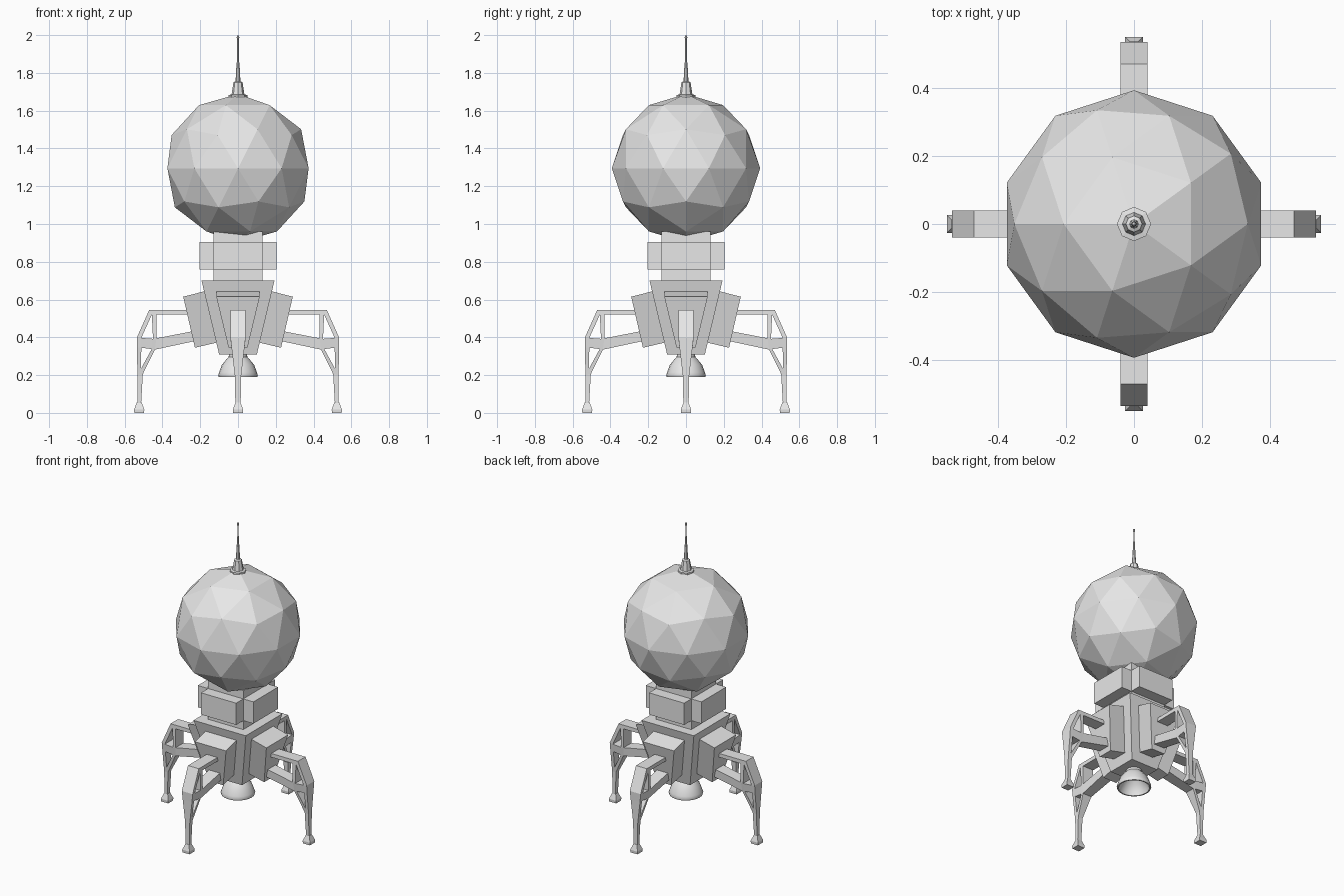
import bpy, bmesh, math
from mathutils import Matrix, Vector

default = bpy.data.objects.get("Cube")
if default:
    bpy.data.objects.remove(default, do_unlink=True)

grey = bpy.data.materials.new("light_grey")
grey.use_nodes = True
grey.diffuse_color = (0.8, 0.8, 0.8, 1)
grey.node_tree.nodes["Principled BSDF"].inputs["Base Color"].default_value = grey.diffuse_color

# Each side of the craft and its turn in quarter circles from +x
SIDES = {"left": 0, "back": 1, "right": 2, "front": 3}


def finish(bm, name):
    bmesh.ops.recalc_face_normals(bm, faces=bm.faces)
    mesh = bpy.data.meshes.new(name)
    bm.to_mesh(mesh)
    bm.free()
    mesh.materials.append(grey)
    return mesh


def place(mesh, name, turn=0):
    obj = bpy.data.objects.new(name, mesh)
    obj.rotation_euler.z = turn * math.pi / 2
    bpy.context.collection.objects.link(obj)
    return obj


def four_sides(mesh, part):
    for side, turn in SIDES.items():
        place(mesh, f"{side}_{part}", turn)


def slab(name, points, faces, width):
    """Thicken a flat (radius, height) layout in y, with half width set by height."""
    bm = bmesh.new()
    near = [bm.verts.new((r, -width(z), z)) for r, z in points]
    far = [bm.verts.new((r, width(z), z)) for r, z in points]
    edge_count = {}
    for face in faces:
        bm.faces.new([near[i] for i in face])
        bm.faces.new([far[i] for i in reversed(face)])
        for a, b in zip(face, face[1:] + face[:1]):
            key = frozenset((a, b))
            edge_count.setdefault(key, []).append((a, b))
    # Walls only along outline and hole edges
    for uses in edge_count.values():
        if len(uses) == 1:
            a, b = uses[0]
            bm.faces.new((near[b], near[a], far[a], far[b]))
    return finish(bm, name)


def square_loft(name, sections, centre=0):
    """Stack square sections given as (half size, height)."""
    bm = bmesh.new()
    rings = [[bm.verts.new((centre + x * h, y * h, z))
              for x, y in ((-1, -1), (1, -1), (1, 1), (-1, 1))] for h, z in sections]
    bm.faces.new(rings[0])
    bm.faces.new(rings[-1])
    for low, high in zip(rings, rings[1:]):
        for i in range(4):
            j = (i + 1) % 4
            bm.faces.new((low[i], low[j], high[j], high[i]))
    return finish(bm, name)


def lathe(name, profile, sides, smooth=False):
    """Turn a (radius, height) profile around the z axis."""
    bm = bmesh.new()
    verts = [bm.verts.new((r, 0, z)) for r, z in profile]
    edges = [bm.edges.new(pair) for pair in zip(verts, verts[1:])]
    bmesh.ops.spin(bm, geom=verts + edges, axis=(0, 0, 1), cent=(0, 0, 0),
                   angle=math.tau, steps=sides, use_duplicate=False)
    bmesh.ops.remove_doubles(bm, verts=bm.verts, dist=0.0001)
    mesh = finish(bm, name)
    if smooth:
        mesh.polygons.foreach_set("use_smooth", [True] * len(mesh.polygons))
        mesh.set_sharp_from_angle(angle=math.radians(35))
    return place(mesh, name)


# Faceted cabin sphere
bm = bmesh.new()
bmesh.ops.create_icosphere(bm, subdivisions=2, radius=0.393)
bmesh.ops.rotate(bm, verts=bm.verts, matrix=Matrix.Rotation(math.pi, 3, "Z"))
bmesh.ops.translate(bm, verts=bm.verts, vec=Vector((0, 0, 1.295)))
place(finish(bm, "cabin_sphere"), "cabin_sphere")

# Antenna with collar, cone, stepped rod and tip
lathe("antenna", [(0, 1.67), (0.05, 1.67), (0.05, 1.683), (0.034, 1.686), (0.024, 1.75),
                  (0.013, 1.755), (0.008, 1.85), (0.005, 1.86), (0.004, 1.975),
                  (0.007, 1.985), (0.006, 1.995), (0, 2)], 8)

# Neck and tapered body
place(square_loft("neck", [(0.13, 0.69), (0.13, 0.96)]), "neck")
place(square_loft("body", [(0.1, 0.31), (0.193, 0.7)]), "body")

# Equipment pods around the neck
four_sides(slab("pod", [(0.13, 0.76), (0.205, 0.76), (0.205, 0.905), (0.13, 0.905)],
                [[0, 1, 2, 3]], lambda z: 0.13), "pod")

# Raised tapering panels on the body faces
four_sides(slab("panel", [(0.1, 0.375), (0.228, 0.345), (0.29, 0.615), (0.165, 0.647)],
                [[0, 1, 2, 3]],
                lambda z: 0.05 + 0.065 * min(max((z - 0.375) / 0.24, 0), 1)), "panel")


# Landing legs: an open frame that narrows toward the foot
def leg_width(z):
    if z > 0.39:
        return 0.04
    if z > 0.2:
        return 0.016 + 0.024 * (z - 0.2) / 0.19
    return 0.013 + 0.02 * z


frame = {
    "beam_in": (0.255, 0.545), "beam_out": (0.47, 0.545), "beam_under": (0.255, 0.52),
    "post_top_in": (0.432, 0.52), "post_top": (0.456, 0.52),
    "post_low_in": (0.432, 0.395), "post_low": (0.45, 0.392),
    "knee_in": (0.512, 0.397), "knee": (0.535, 0.4),
    "arm_top": (0.225, 0.435), "arm_low": (0.215, 0.383),
    "brace_out": (0.44, 0.335), "brace_in": (0.457, 0.338),
    "shin_in": (0.512, 0.345), "shin_out": (0.534, 0.345),
    "fork": (0.513, 0.235), "ankle_in": (0.504, 0.205), "ankle_out": (0.533, 0.2),
    "toe_in": (0.513, 0.045), "toe_out": (0.533, 0.045),
}
bars = [
    "beam_in beam_under post_top_in post_top beam_out",
    "beam_out post_top knee_in knee",
    "post_top_in post_low_in post_low post_top",
    "arm_top arm_low brace_out post_low_in",
    "post_low_in brace_out brace_in post_low",
    "post_low brace_in shin_in knee_in",
    "knee_in shin_in shin_out knee",
    "brace_out ankle_in fork brace_in",
    "shin_in fork ankle_out shin_out",
    "fork ankle_in ankle_out",
    "ankle_in toe_in toe_out ankle_out",
]
order = list(frame)
four_sides(slab("leg", list(frame.values()),
                [[order.index(p) for p in bar.split()] for bar in bars], leg_width), "leg")

# Flared feet
four_sides(square_loft("foot", [(0.026, 0), (0.027, 0.018), (0.013, 0.055)], centre=0.523), "foot")

# Hollow engine bell
lathe("engine_bell", [(0, 0.33), (0.045, 0.33), (0.05, 0.295), (0.06, 0.285), (0.085, 0.255),
                      (0.1, 0.215), (0.105, 0.2), (0.102, 0.19), (0.094, 0.19),
                      (0.088, 0.215), (0.07, 0.25), (0.04, 0.28), (0, 0.285)], 20, smooth=True)
